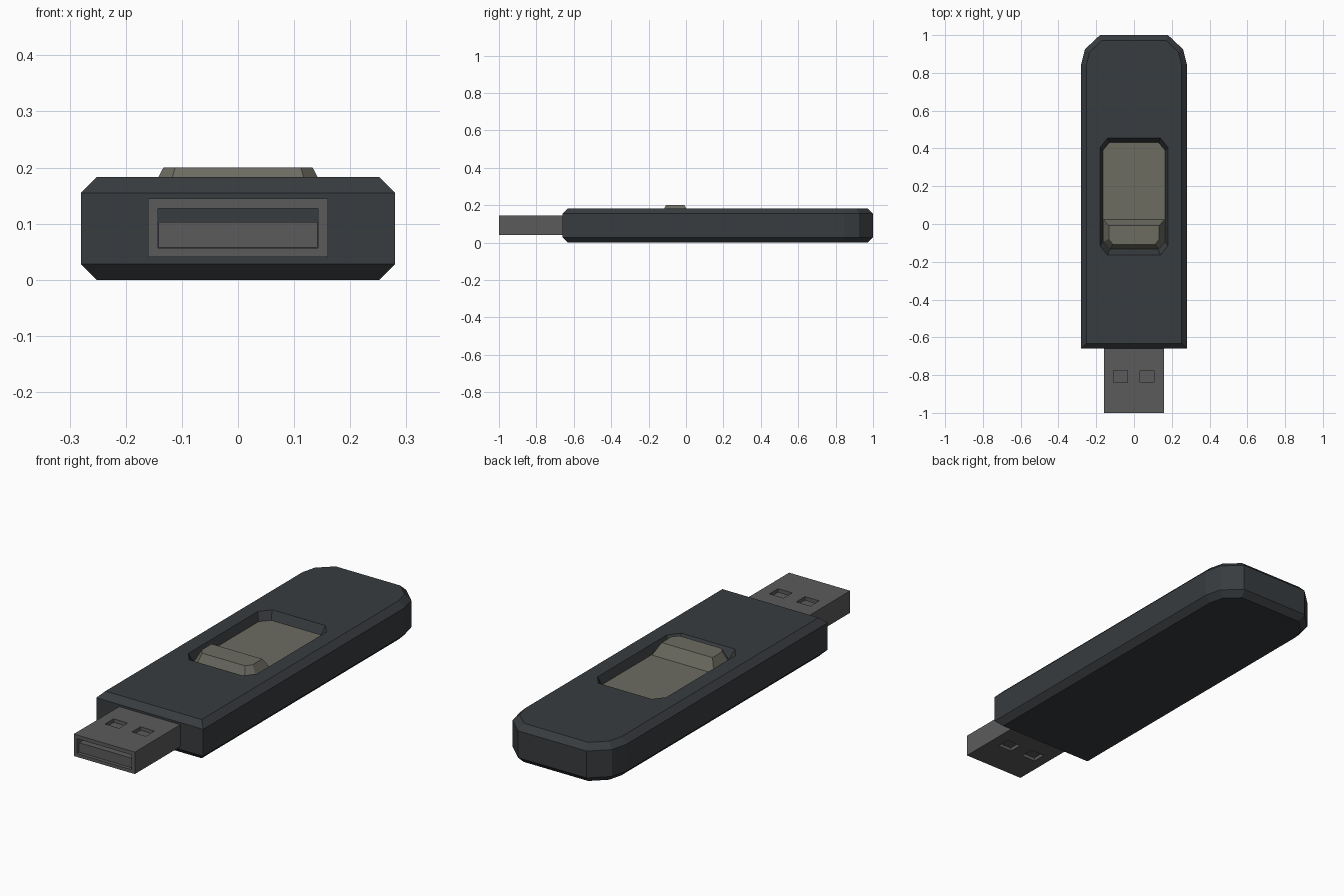
import bpy, bmesh

if "Cube" in bpy.data.objects:
    bpy.data.objects.remove(bpy.data.objects["Cube"])


def material(name, rgb):
    m = bpy.data.materials.new(name)
    m.diffuse_color = (*rgb, 1)
    m.use_nodes = True
    m.node_tree.nodes["Principled BSDF"].inputs["Base Color"].default_value = m.diffuse_color
    return m


DARK = material("dark_plastic", (0.04, 0.045, 0.05))
METAL = material("connector_metal", (0.105, 0.105, 0.105))
TAN = material("slider_plastic", (0.15, 0.15, 0.12))


def loft(name, low, z0, high, z1, mat=None, bevel=0):
    """Solid between two matching outlines, optionally bevelled at both ends."""
    bm = bmesh.new()
    a = [bm.verts.new((x, y, z0)) for x, y in low]
    b = [bm.verts.new((x, y, z1)) for x, y in high]
    caps = [bm.faces.new(a[::-1]), bm.faces.new(b)]
    n = len(a)
    for i in range(n):
        j = (i + 1) % n
        bm.faces.new((a[i], a[j], b[j], b[i]))
    bmesh.ops.recalc_face_normals(bm, faces=bm.faces[:])
    if bevel:
        edges = list({e for f in caps for e in f.edges})
        bmesh.ops.bevel(bm, geom=edges, offset=bevel, offset_type='OFFSET',
                        segments=1, profile=0.5, affect='EDGES')
    me = bpy.data.meshes.new(name)
    bm.to_mesh(me)
    bm.free()
    ob = bpy.data.objects.new(name, me)
    bpy.context.collection.objects.link(ob)
    if mat:
        me.materials.append(mat)
    return ob


def mirrored(right):
    """Complete a right-half outline, listed front to back."""
    return right + [(-x, y) for x, y in reversed(right)]


def box(name, x0, x1, y0, y1, z0, z1, mat=None):
    pts = [(x0, y0), (x1, y0), (x1, y1), (x0, y1)]
    return loft(name, pts, z0, pts, z1, mat)


def octagon(w, y0, y1, cx, cy):
    return mirrored([(w - cx, y0), (w, y0 + cy), (w, y1 - cy), (w - cx, y1)])


def cut(ob, cutter):
    cutter.hide_render = True
    cutter.hide_viewport = False
    m = ob.modifiers.new("cut", 'BOOLEAN')
    m.operation = 'DIFFERENCE'
    m.solver = 'EXACT'
    m.object = cutter
    bpy.context.view_layer.objects.active = ob
    bpy.ops.object.modifier_apply(modifier=m.name)
    bpy.data.objects.remove(cutter, do_unlink=True)


# Body shell with chamfered rim and clipped rear corners
outline = mirrored([(0.28, -0.66), (0.28, 0.845), (0.26, 0.925), (0.18, 1.0)])
body = loft("body", outline, 0, outline, 0.183, DARK, bevel=0.028)

# Sloped recess in the top
FLOOR = 0.142
k = 0.04 / (0.183 - FLOOR)
rim = octagon(0.18, -0.165, 0.455, 0.04, 0.05)
base = octagon(0.165, -0.136, 0.432, 0.036, 0.042)
high = [(a + (a - c) * 0.25, b + (b - d) * 0.25) for (a, b), (c, d) in zip(rim, base)]
cut(body, loft("recess_cutter", base, FLOOR - 0.004, high, 0.183 + 0.25 * (0.187 - FLOOR)))

# Slider plate on the recess floor, with its raised thumb grip
plate = octagon(0.165, -0.136, 0.432, 0.036, 0.042)
loft("slider_plate", plate, FLOOR - 0.006, plate, FLOOR + 0.003, TAN)
grip_low = mirrored([(0.129, -0.135), (0.164, -0.094), (0.164, 0.025)])
grip_top = mirrored([(0.112, -0.108), (0.133, -0.08), (0.133, -0.008)])
loft("slider_grip", grip_low, FLOOR, grip_top, 0.2, TAN)

# Connector sleeve: hollow, with two windows above and below
sleeve = box("connector_sleeve", -0.16, 0.16, -1, -0.64, 0.041, 0.145, METAL)
cut(sleeve, box("cavity_cutter", -0.143, 0.143, -1.05, -0.66, 0.057, 0.127))
for x in (-0.072, 0.069):
    cut(sleeve, box("window_cutter", x - 0.037, x + 0.037, -0.84, -0.775, 0.0, 0.2))

# Contact tongue inside the sleeve
box("contact_tongue", -0.142, 0.142, -0.985, -0.65, 0.058, 0.103, METAL)
